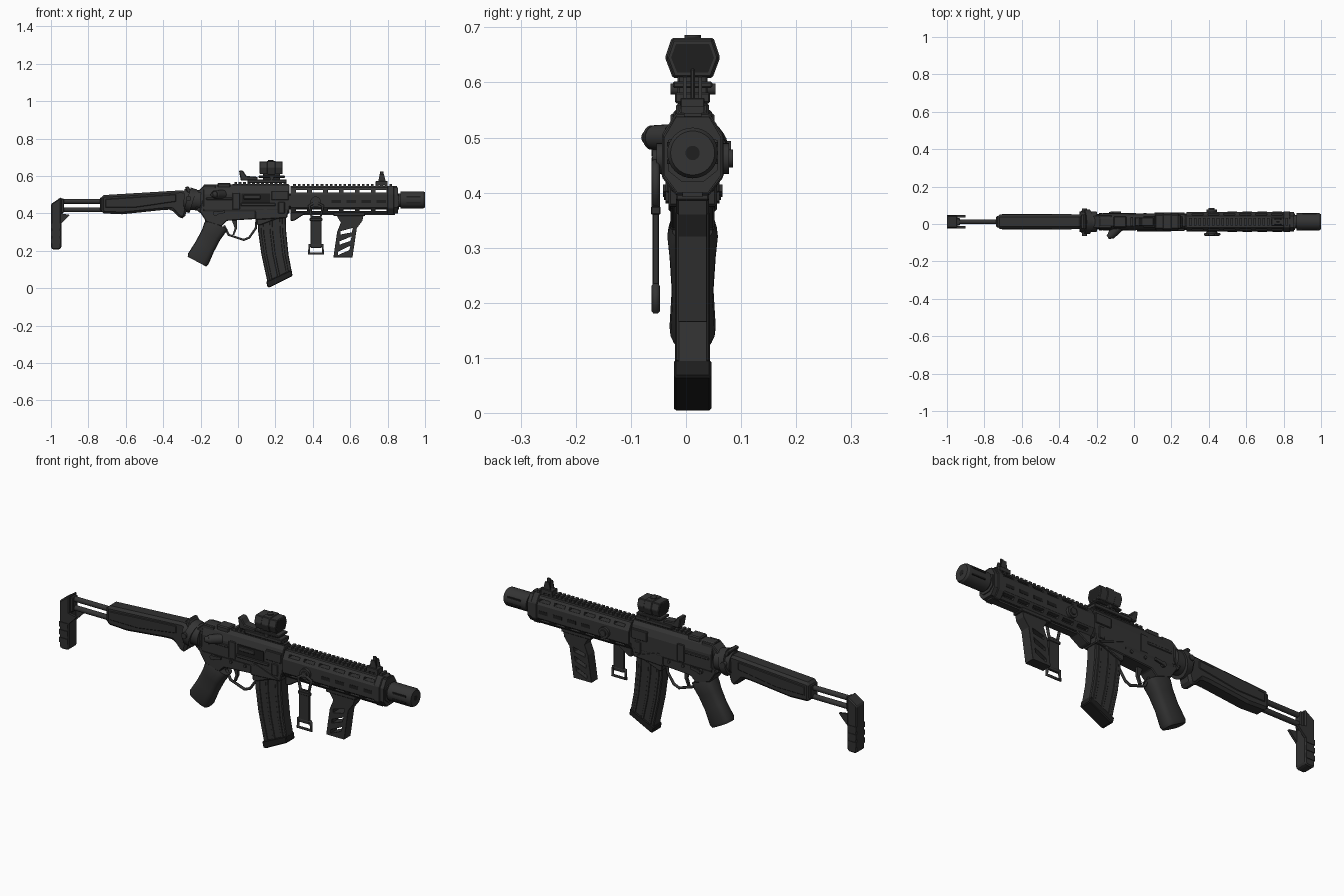
import bpy, bmesh, math
from mathutils import Vector

if "Cube" in bpy.data.objects:
    bpy.data.objects.remove(bpy.data.objects["Cube"])

CY = 0.012  # centre line of the body


def material(name, v):
    m = bpy.data.materials.new(name)
    m.use_nodes = True
    m.diffuse_color = (v, v, v, 1)
    bsdf = m.node_tree.nodes["Principled BSDF"]
    bsdf.inputs["Base Color"].default_value = (v, v, v, 1)
    bsdf.inputs["Roughness"].default_value = 0.6
    return m


METAL = material("charcoal metal", 0.034)
POLY = material("charcoal polymer", 0.031)
DARK = material("near black", 0.013)


def finish(name, bm, mat, bevel=0, smooth=False):
    bmesh.ops.recalc_face_normals(bm, faces=bm.faces)
    me = bpy.data.meshes.new(name)
    bm.to_mesh(me)
    bm.free()
    ob = bpy.data.objects.new(name, me)
    bpy.context.collection.objects.link(ob)
    me.materials.append(mat)
    if bevel:
        b = ob.modifiers.new("edge", "BEVEL")
        b.width, b.segments, b.limit_method = bevel, 1, "ANGLE"
    if smooth:
        bpy.ops.object.select_all(action="DESELECT")
        ob.select_set(True)
        bpy.context.view_layer.objects.active = ob
        bpy.ops.object.shade_smooth_by_angle(angle=math.radians(35))
    return ob


def bridge(bm, rings):
    """Skin a list of equal rings of points and cap both ends."""
    rings = [[bm.verts.new(p) for p in r] for r in rings]
    n = len(rings[0])
    for a, b in zip(rings, rings[1:]):
        for i in range(n):
            bm.faces.new((a[i], a[(i + 1) % n], b[(i + 1) % n], b[i]))
    bm.faces.new(rings[0])
    bm.faces.new(rings[-1])


def side(name, pts, half, mat=METAL, bevel=0.004, y=CY):
    """Side outline in x, z given thickness across y."""
    bm = bmesh.new()
    bridge(bm, [[(x, yy, z) for x, z in pts] for yy in (y - half, y + half)])
    return finish(name, bm, mat, bevel)


def along(name, pts, x0, x1, mat=METAL, bevel=0.003):
    """Half section in y, z mirrored about the centre line, drawn along x."""
    loop = pts + [(-y, z) for y, z in reversed(pts)]
    bm = bmesh.new()
    bridge(bm, [[(x, CY + y, z) for y, z in loop] for x in (x0, x1)])
    return finish(name, bm, mat, bevel)


def boxes(name, items, mat=METAL, bevel=0.0):
    """Several boxes (x0, x1, y0, y1, z0, z1) as one mesh."""
    bm = bmesh.new()
    for x0, x1, y0, y1, z0, z1 in items:
        bridge(bm, [[(x0, y, z0), (x1, y, z0), (x1, y, z1), (x0, y, z1)] for y in (y0, y1)])
    return finish(name, bm, mat, bevel)


def rod(name, a, b, r, mat=METAL, r2=None, seg=24):
    a, b = Vector(a), Vector(b)
    bm = bmesh.new()
    bmesh.ops.create_cone(bm, cap_ends=True, segments=seg, radius1=r,
                          radius2=r if r2 is None else r2, depth=(b - a).length)
    rot = Vector((0, 0, 1)).rotation_difference(b - a).to_matrix()
    bmesh.ops.transform(bm, matrix=rot.to_4x4(), verts=bm.verts)
    bmesh.ops.translate(bm, vec=(a + b) / 2, verts=bm.verts)
    return finish(name, bm, mat, smooth=True)


def tube(name, pts, r, mat=METAL, cyclic=False):
    """Bent round bar through points."""
    cu = bpy.data.curves.new(name, "CURVE")
    cu.dimensions, cu.bevel_depth, cu.bevel_resolution = "3D", r, 1
    s = cu.splines.new("POLY")
    s.points.add(len(pts) - 1)
    for p, co in zip(s.points, pts):
        p.co = (*co, 1)
    s.use_cyclic_u = cyclic
    cu.materials.append(mat)
    ob = bpy.data.objects.new(name, cu)
    bpy.context.collection.objects.link(ob)


def cut(ob, cutter):
    m = ob.modifiers.new("cut", "BOOLEAN")
    m.object, m.solver = cutter, "EXACT"
    bpy.context.view_layer.objects.active = ob
    bpy.ops.object.modifier_apply(modifier=m.name)
    bpy.data.objects.remove(cutter)


# Butt plate, its wings and the two stock rods
side("butt_plate", [(-1, .45), (-.945, .487), (-.945, .215), (-.955, .207), (-.992, .207), (-1, .215)], .034, POLY, .008)
boxes("butt_ribs", [(-.999, -.95, CY - .037, CY + .037, z, z + .025) for z in (.24, .28, .32)], POLY)
for s in (-1, 1):
    side("butt_wing", [(-.95, .4), (-.9, .392), (-.925, .365), (-.95, .34)], .006, POLY, 0, CY + s * .03)
side("butt_neck", [(-.96, .478), (-.93, .478), (-.93, .405), (-.96, .39)], .02, POLY)
for z in (.464, .419):
    rod("stock_rod", (-.95, CY, z), (-.6, CY, z), .013)

# Stock body with spur, cheek panels and hinge ring
side("stock_body", [(-.73, .497), (-.3, .523), (-.27, .515), (-.27, .43), (-.285, .375), (-.31, .372),
                    (-.355, .42), (-.4, .418), (-.62, .395), (-.73, .4)], .038, POLY, .012)
side("stock_cheek", [(-.71, .477), (-.33, .503), (-.33, .462), (-.55, .43), (-.71, .43)], .041, POLY, .004)
boxes("stock_end_cap", [(-.737, -.68, CY - .03, CY + .03, .415, .485)], METAL, .004)
rod("stock_hinge_ring", (-.272, CY, .475), (-.24, CY, .465), .066, seg=32)
rod("stock_hinge_collar", (-.29, CY, .475), (-.2, CY, .47), .055, seg=32)
rod("sling_stud", (-.265, CY - .075, .48), (-.265, CY + .07, .48), .014)
side("hinge_latch", [(-.285, .54), (-.265, .545), (-.2, .44), (-.22, .42)], .04)

# Receiver
along("upper_receiver", [(.036, .4), (.045, .42), (.045, .5), (.034, .535), (.02, .553)], -.185, .275)
side("receiver_rear", [(-.225, .42), (-.225, .51), (-.18, .55), (-.12, .55), (-.12, .4), (-.2, .4)], .035)
side("lower_receiver", [(-.205, .41), (-.17, .355), (-.09, .33), (-.06, .36), (.1, .37), (.1, .34), (.115, .335),
                        (.26, .39), (.275, .44), (.275, .47), (-.19, .47)], .04)
side("magazine_well", [(.09, .44), (.092, .365), (.262, .375), (.275, .44)], .044)
boxes("receiver_rail", [(-.03, .27, CY - .02, CY + .02, .545, .558)] +
      [(x * .024 - .02, x * .024 - .006, CY - .023, CY + .023, .558, .568) for x in range(12)])
boxes("top_cover", [(-.11, -.04, CY - .03, CY + .03, .535, .563)], METAL, .005)
boxes("ejection_port", [(.02, .17, CY - .048, CY, .455, .505)], DARK)
boxes("bolt_and_cover", [(.03, .12, CY - .051, CY, .475, .498), (.015, .2, CY - .052, CY, .438, .455),
                         (.18, .27, CY - .05, CY + .05, .47, .52)], METAL, .003)
boxes("receiver_ribs", [(-.17, -.03, CY - .048, CY + .048, .47, .485),
                        (-.03, .01, CY - .048, CY + .048, .42, .51),
                        (.215, .25, CY - .049, CY + .049, .4, .46)], METAL, .003)
for s in (-1, 1):
    side("well_brace", [(.11, .43), (.125, .43), (.25, .385), (.235, .38)], .005, METAL, 0, CY + s * .044)
    rod("selector_hub", (-.12, CY + s * .03, .4), (-.12, CY + s * .052, .4), .013)
    side("selector_lever", [(-.125, .408), (-.07, .415), (-.07, .402), (-.12, .392)], .004, METAL, 0, CY + s * .05)
    for x, z in ((-.02, .4), (.06, .4), (-.18, .43)):
        rod("pin", (x, CY + s * .03, z), (x, CY + s * .046, z), .008, seg=12)
rod("charging_knob", (-.08, CY - .03, .5), (-.125, CY - .075, .5), .025, r2=.022)
rod("charging_knob_cap", (-.115, CY - .068, .5), (-.14, CY - .083, .5), .022, r2=.012)

# Pistol grip, lofted rounded sections
bm = bmesh.new()
rings = []
for t, depth, width in ((0, .066, .038), (.12, .062, .046), (.3, .056, .042), (.6, .056, .038), (.93, .062, .042), (1, .056, .036)):
    c = Vector((-.112, CY, .345)).lerp(Vector((-.22, CY, .142)), t)
    ring = []
    for i in range(16):
        a = math.tau * i / 16
        u, v = [math.copysign(abs(f(a)) ** .6, f(a)) for f in (math.cos, math.sin)]
        ring.append(c + Vector((.88, 0, -.47)) * depth * u + Vector((0, width * v, 0)))
    rings.append(ring)
bridge(bm, rings)
finish("pistol_grip", bm, POLY, smooth=True)

# Trigger and guard
tube("trigger_guard", [(-.075, CY, .335), (-.05, CY, .285), (.03, CY, .258), (.06, CY, .27), (.095, CY, .32), (.1, CY, .37)], .007)
side("trigger", [(-.035, .37), (-.005, .37), (-.005, .32), (-.02, .285), (-.03, .285), (-.018, .32)], .007, METAL, 0)

# Curved magazine with ribs and floor plate
back, front = [(.104, .42), (.108, .3), (.125, .18), (.158, .03)], [(.254, .42), (.258, .3), (.27, .18), (.288, .085)]
side("magazine", back + front[::-1], .029, POLY)
for lo, hi in ((.1, .2), (.42, .52), (.78, .88)):
    mix = [[(b[0] + (f[0] - b[0]) * k, b[1] + (f[1] - b[1]) * k) for b, f in zip(back, front)] for k in (lo, hi)]
    side("magazine_rib", mix[0] + mix[1][::-1], .032, POLY, .002)
side("magazine_floor", [(.15, .035), (.158, .005), (.17, .004), (.292, .065), (.286, .098)], .034, DARK)

# Handguard with slots, top rail and end collar
guard = along("handguard", [(.028, .4), (.052, .432), (.052, .5), (.03, .538)], .28, .855)
slots = [(x, x + .06, -.2, .2, z, z + .013) for x in (.31, .395, .48, .565, .65, .735) for z in (.512, .412)]
cut(guard, boxes("slot_cutter", slots))
along("barrel_shroud", [(.02, .42), (.045, .44), (.045, .495), (.02, .505)], .27, .86, METAL, 0)
boxes("top_rail", [(.28, .85, CY - .016, CY + .016, .53, .545)] +
      [(.295 + i * .0245, .309 + i * .0245, CY - .021, CY + .021, .542, .557) for i in range(22)])
boxes("side_slots", [(x, x + .05, CY - .0535, CY + .0535, .455, .472) for x in (.5, .58, .66, .74)], DARK)
boxes("lower_rail", [(.3, .84, CY - .018, CY + .018, .392, .405)])
along("handguard_collar", [(.03, .395), (.056, .428), (.056, .505), (.03, .545)], .8, .835)
side("front_bracket", [(.28, .41), (.28, .36), (.3, .36), (.37, .405)], .03)
rod("cross_bolt", (.415, CY - .073, .462), (.415, CY + .073, .462), .016)
for s in (-1, 1):
    rod("bolt_flange", (.415, CY + s * .05, .462), (.415, CY + s * .066, .462), .028)

# Muzzle device
rod("muzzle_neck", (.85, CY, .47), (.9, CY, .47), .037, seg=32)
rod("muzzle_body", (.868, CY, .472), (.99, CY, .472), .046, seg=32)
rod("muzzle_chamfer", (.99, CY, .472), (1, CY, .472), .046, r2=.04, seg=32)
rod("muzzle_bore", (.98, CY, .472), (1.0005, CY, .472), .013, DARK)
boxes("muzzle_flutes", [(.9, .975, CY - .0465, CY + .0465, z, z + .008) for z in (.452, .484)], DARK)

# Hanging strap with hook and buckle
SY = -.055
tube("strap_hook", [(.38, SY, .44), (.395, SY, .375), (.44, SY, .375), (.455, SY, .44), (.415, SY, .462)], .008, METAL, True)
boxes("strap", [(.388, .446, SY - .006, SY + .006, .215, .385), (.383, .451, SY - .009, SY + .009, .36, .375)], POLY, .002)
tube("strap_buckle", [(.382, SY, .23), (.452, SY, .23), (.455, SY, .185), (.379, SY, .185)], .008, METAL, True)

# Skeleton foregrip
grip = side("foregrip", [(.515, .408), (.675, .408), (.665, .36), (.635, .32), (.612, .165), (.51, .165), (.53, .3), (.55, .35)], .026, POLY)
for z, rise in ((.295, .015), (.24, .025), (.185, .03)):
    x = .535 + (z - .185) * .12
    cut(grip, side("window_cutter", [(x, z - .008), (x + .06, z + rise - .012), (x + .066, z + rise + .012), (x, z + .01)], .1, POLY, 0))
boxes("foregrip_mount", [(.51, .68, CY - .03, CY + .03, .385, .41)], POLY, .003)

# Reflex optic on its mount
along("optic_body", [(.034, .61), (.047, .645), (.036, .678)], .115, .238)
along("optic_hood", [(.036, .608), (.05, .645), (.038, .681)], .155, .2)
along("optic_lens", [(.028, .618), (.039, .645), (.03, .67)], .1145, .2385, DARK, 0)
rod("optic_knob", (.175, CY, .67), (.175, CY, .686), .015)
boxes("optic_mount", [(.135, .225, CY - .027, CY + .027, .565, .615), (.11, .25, CY - .036, CY + .036, .59, .602),
                      (.05, .26, CY - .032, CY + .032, .562, .582)], METAL, .003)
rod("mount_screw", (.18, CY - .04, .588), (.18, CY + .042, .588), .01)

# Folding iron sights
side("rear_sight", [(.005, .63), (.025, .63), (.045, .6), (.105, .595), (.105, .575), (.015, .575)], .024)
boxes("front_sight", [(.735, .8, CY - .022, CY + .022, .55, .572), (.76, .778, CY - .004, CY + .004, .56, .625)], METAL, .002)
for s in (-1, 1):
    side("front_sight_ear", [(.75, .57), (.758, .61), (.78, .61), (.79, .57)], .003, METAL, 0, CY + s * .014)
